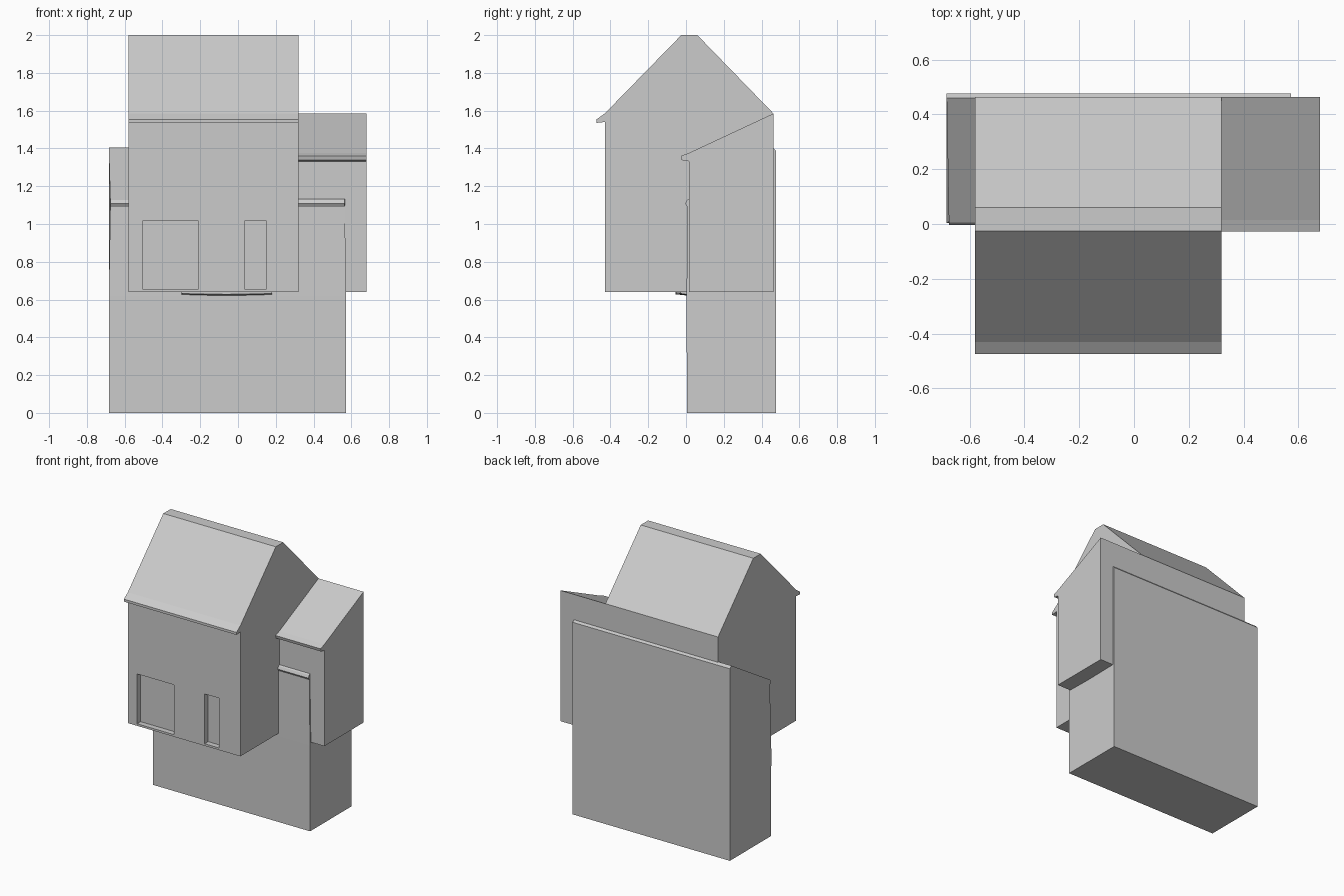
import bpy, bmesh

if "Cube" in bpy.data.objects:
    bpy.data.objects.remove(bpy.data.objects["Cube"])


def prism(name, x0, x1, profile):
    """Extrude a (y, z) profile along x."""
    bm = bmesh.new()
    face = bm.faces.new([bm.verts.new((x0, y, z)) for y, z in profile])
    ext = bmesh.ops.extrude_face_region(bm, geom=[face])
    moved = [g for g in ext["geom"] if isinstance(g, bmesh.types.BMVert)]
    bmesh.ops.translate(bm, verts=moved, vec=(x1 - x0, 0, 0))
    bmesh.ops.recalc_face_normals(bm, faces=bm.faces[:])
    mesh = bpy.data.meshes.new(name)
    bm.to_mesh(mesh)
    bm.free()
    obj = bpy.data.objects.new(name, mesh)
    bpy.context.collection.objects.link(obj)
    return obj


# main gabled house with a small front eave
house = prism("main_house", -0.58, 0.32, [
    (-0.43, 0.64), (-0.43, 1.54), (-0.475, 1.535), (-0.475, 1.553),
    (-0.43, 1.585), (-0.025, 2.0), (0.06, 2.0), (0.463, 1.585), (0.463, 0.64)])

# recessed window openings
for i, (x0, x1) in enumerate([(-0.505, -0.21), (0.035, 0.15)]):
    cutter = prism(f"window_cutter_{i}", x0, x1, [
        (-0.6, 0.655), (-0.6, 1.015), (-0.39, 1.015), (-0.39, 0.655)])
    cutter.hide_render = True
    cutter.hide_set(True)
    mod = house.modifiers.new("window", "BOOLEAN")
    mod.operation = "DIFFERENCE"
    mod.solver = "EXACT"
    mod.object = cutter

# side wing with a lean-to roof
prism("side_wing", 0.32, 0.68, [
    (0.015, 0.64), (0.015, 1.332), (-0.022, 1.338), (-0.028, 1.36),
    (0.015, 1.376), (0.463, 1.585), (0.463, 0.64)])

# lower block with sloping roof, walls leaning in slightly at the upper front
base = prism("lower_block", -0.684, 0.573, [
    (0.005, 0), (0.003, 0.62), (0.008, 1.09), (-0.004, 1.108),
    (0.005, 1.127), (0.46, 1.405), (0.476, 1.388), (0.476, 0)])
for v in base.data.vertices:
    if v.co.z > 1 and v.co.y < 0.1:
        v.co.x += -0.008 if v.co.x > 0 else 0.008

# shallow bowed ledge under the house
bm = bmesh.new()
rows = []
for i in range(9):
    t = i / 4 - 1
    x, sag = -0.06 + 0.24 * t, 1 - t * t
    rows.append([bm.verts.new(p) for p in (
        (x, -0.03 - 0.025 * sag, 0.641), (x, -0.03 - 0.025 * sag, 0.632 - 0.004 * sag),
        (x, 0.01, 0.626 - 0.005 * sag), (x, 0.01, 0.641))])
for a, b in zip(rows, rows[1:]):
    for k in range(4):
        n = (k + 1) % 4
        bm.faces.new((a[k], a[n], b[n], b[k]))
bm.faces.new(rows[0])
bm.faces.new(rows[-1])
bmesh.ops.recalc_face_normals(bm, faces=bm.faces[:])
mesh = bpy.data.meshes.new("bowed_ledge")
bm.to_mesh(mesh)
bm.free()
bpy.context.collection.objects.link(bpy.data.objects.new("bowed_ledge", mesh))
